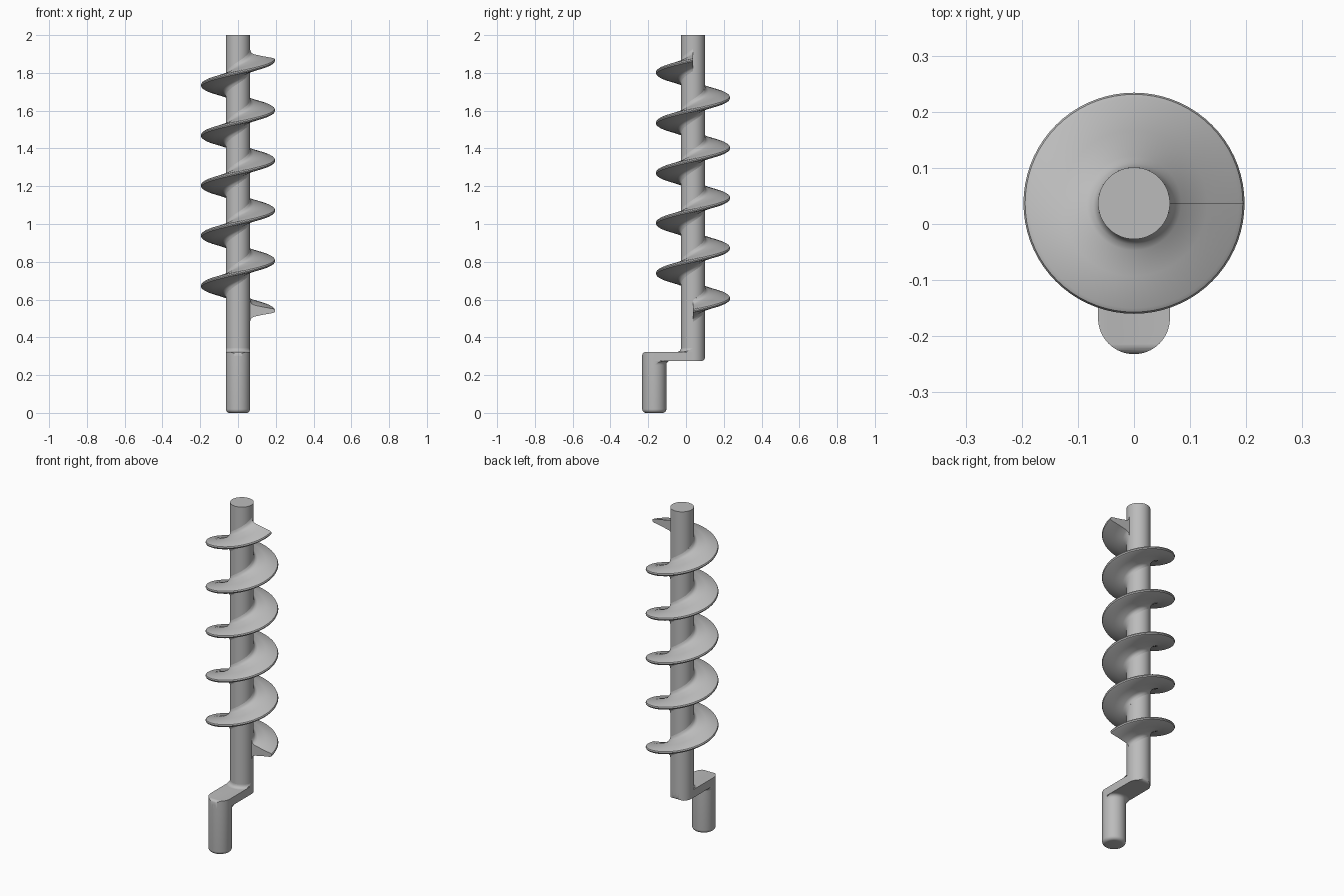
import bpy, bmesh, math
from mathutils import Vector

cube = bpy.data.objects.get("Cube")
if cube:
    bpy.data.objects.remove(cube, do_unlink=True)

AXIS_Y, GRIP_Y = 0.037, -0.168    # shaft and grip centres
R = 0.064                         # rod radius
ARM_LOW, ARM_TOP = 0.275, 0.323
ROUND = 0.02                      # edge rounding
SEG = 64

steel = bpy.data.materials.new("steel grey")
steel.use_nodes = True
grey = (0.5, 0.5, 0.5, 1)
steel.diffuse_color = grey
steel.node_tree.nodes["Principled BSDF"].inputs["Base Color"].default_value = grey


def finish(name, bm):
    bmesh.ops.recalc_face_normals(bm, faces=bm.faces)
    mesh = bpy.data.meshes.new(name)
    bm.to_mesh(mesh)
    bm.free()
    mesh.materials.append(steel)
    obj = bpy.data.objects.new(name, mesh)
    bpy.context.collection.objects.link(obj)
    bpy.ops.object.select_all(action='DESELECT')
    obj.select_set(True)
    bpy.context.view_layer.objects.active = obj
    bpy.ops.object.shade_smooth_by_angle(angle=math.radians(35))


def loft(rings, cap=True):
    """Skin a list of closed rings of points."""
    bm = bmesh.new()
    loops = [[bm.verts.new(p) for p in ring] for ring in rings]
    n = len(loops[0])
    for a, b in zip(loops, loops[1:]):
        for i in range(n):
            j = (i + 1) % n
            bm.faces.new((a[i], a[j], b[j], b[i]))
    if cap:
        bm.faces.new(loops[0])
        bm.faces.new(loops[-1])
    return bm


def circle(y, r, z):
    return [Vector((r * math.cos(t), y + r * math.sin(t), z))
            for t in (math.tau * i / SEG for i in range(SEG))]


def clip(bm, point, normal, fill=True):
    """Cut away everything on the normal's side of a plane."""
    geom = bm.verts[:] + bm.edges[:] + bm.faces[:]
    cut = bmesh.ops.bisect_plane(bm, geom=geom, plane_co=point, plane_no=normal,
                                 clear_outer=True)["geom_cut"]
    if fill:
        edges = [e for e in cut if isinstance(e, bmesh.types.BMEdge)]
        bmesh.ops.holes_fill(bm, edges=edges, sides=0)


quarter = [math.pi / 2 * i / 6 for i in range(7)]

# Straight shaft
finish("shaft", loft([circle(AXIS_Y, R, z) for z in (0.3, 2.0)]))

# Grip with a rounded lower end
grip = [circle(GRIP_Y, R - ROUND + ROUND * math.sin(t), ROUND - ROUND * math.cos(t))
        for t in quarter]
finish("grip", loft(grip + [circle(GRIP_Y, R, 0.3)]))

# Crank arm: rounded-end plate, two end edges rounded by angled cuts


def plate_ring(z):
    front = [Vector((R * math.cos(t), GRIP_Y + R * math.sin(t), z))
             for t in (math.pi + math.pi * i / 32 for i in range(33))]
    back = [Vector((R * math.cos(t), AXIS_Y + R * math.sin(t), z))
            for t in (math.pi * i / 32 for i in range(33))]
    return front + back


arm = loft([plate_ring(ARM_LOW), plate_ring(ARM_TOP)])
for y, z, side in ((GRIP_Y - R, ARM_TOP, -1), (AXIS_Y + R, ARM_LOW, 1)):
    centre = Vector((0, y - side * ROUND, z + side * ROUND))
    for t in quarter[1:-1]:
        normal = Vector((0, side * math.cos(t), -side * math.sin(t)))
        clip(arm, centre + normal * ROUND, normal)
finish("crank_arm", arm)

# Inner fillets where the rods meet the arm
for name, y, z, side in (("shaft_fillet", AXIS_Y, ARM_TOP, 1),
                         ("grip_fillet", GRIP_Y, ARM_LOW, -1)):
    rings = [circle(y, R + ROUND - ROUND * math.sin(t),
                    z + side * (ROUND - ROUND * math.cos(t))) for t in quarter]
    fillet = loft(rings, cap=False)
    clip(fillet, Vector((0, y, 0)), Vector((0, side, 0)), fill=False)
    for sx in (-1, 1):
        clip(fillet, Vector((sx * R, 0, 0)), Vector((sx, 0, 0)), fill=False)
    finish(name, fillet)

# Screw flight: tapered blade section swept up a helix
TURNS, PITCH, START, STEPS = 5, 0.2655, 0.54, 72
half = [(0.055, 0.062), (0.064, 0.058), (0.067, 0.046), (0.073, 0.037),
        (0.084, 0.031), (0.13, 0.021), (0.187, 0.011), (0.194, 0.007)]
section = half + [(0.197, 0.0)] + [(r, -h) for r, h in reversed(half)]
rings = []
for i in range(TURNS * STEPS + 1):
    t = math.tau * i / STEPS
    z = START + PITCH * i / STEPS
    rings.append([Vector((r * math.cos(t), AXIS_Y + r * math.sin(t), z + h))
                  for r, h in section])
finish("screw_flight", loft(rings))
